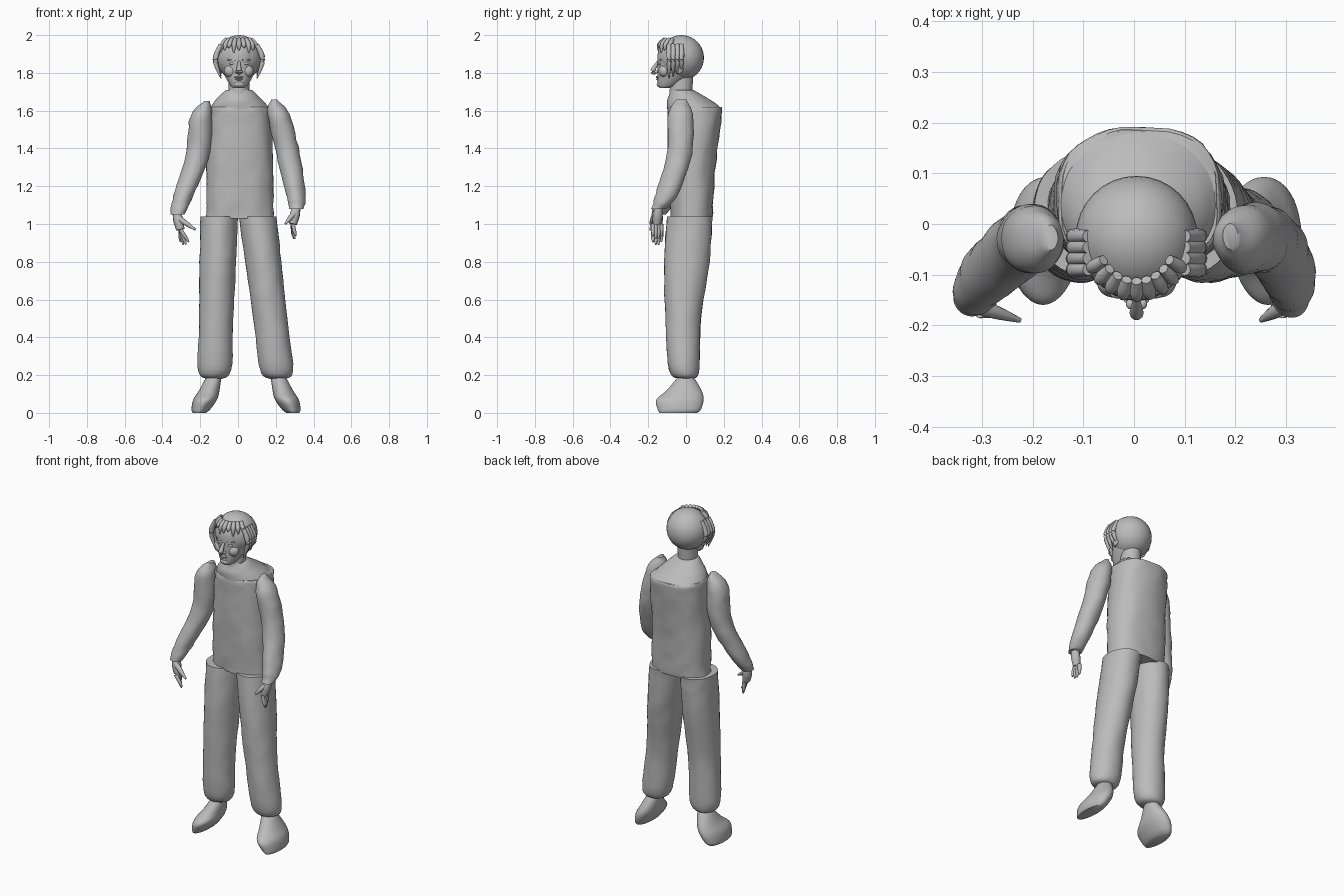
import bpy, bmesh, math
from mathutils import Vector, noise

cube = bpy.data.objects.get("Cube")
if cube:
    bpy.data.objects.remove(cube)

grey = bpy.data.materials.new("plain_grey")
grey.use_nodes = True
grey.diffuse_color = (.5, .5, .5, 1)
grey.node_tree.nodes["Principled BSDF"].inputs["Base Color"].default_value = grey.diffuse_color


def finish(name, bm):
    bmesh.ops.recalc_face_normals(bm, faces=bm.faces)
    mesh = bpy.data.meshes.new(name)
    bm.to_mesh(mesh)
    bm.free()
    mesh.materials.append(grey)
    obj = bpy.data.objects.new(name, mesh)
    bpy.context.collection.objects.link(obj)
    bpy.context.view_layer.objects.active = obj
    obj.select_set(True)
    bpy.ops.object.shade_smooth_by_angle(angle=math.radians(50))
    obj.select_set(False)


def smooth_path(points, steps=6):
    """Flowing interpolation through tuples of any length."""
    points = [Vector(point) for point in points]
    padded = [points[0], *points, points[-1]]
    result = []
    for before, start, end, after in zip(padded, padded[1:], padded[2:], padded[3:]):
        leave, arrive = (end - before) / 2, (after - start) / 2
        for step in range(steps):
            t = step / steps
            ease = t * t * (3 - 2 * t)
            result.append(start.lerp(end, ease) + leave * t * (1 - t) ** 2 - arrive * t * t * (1 - t))
    return result + [points[-1]]


def oval(sides):
    return [(math.cos(math.tau * i / sides), math.sin(math.tau * i / sides)) for i in range(sides)]


def skin(name, loops):
    bm = bmesh.new()
    rings = [[bm.verts.new(point) for point in loop] for loop in loops]
    for low, high in zip(rings, rings[1:]):
        for i in range(len(low)):
            bm.faces.new((low[i - 1], low[i], high[i], high[i - 1]))
    bm.faces.new(rings[0])
    bm.faces.new(rings[-1])
    finish(name, bm)


def loft(name, sections, wrinkle=0, square=1):
    """Skin level ovals given as (x, y, z, half width, half depth)."""
    loops = []
    for x, y, z, width, depth in smooth_path(sections):
        loop = []
        for c, s in oval(40):
            c, s = (math.copysign(abs(value) ** square, value) for value in (c, s))
            point = Vector((x + c * width, y + s * depth, z))
            fold = wrinkle * noise.noise(Vector((point.x, point.y, point.z * 2)) * 16)
            loop.append(point + Vector((c, s, 0)) * fold)
        loops.append(loop)
    skin(name, loops)


def tube(name, points, radii):
    """Round tube along a path, tapered by one radius per point."""
    path = smooth_path([(*point, radius) for point, radius in zip(points, radii)])
    loops = []
    for i, here in enumerate(path):
        ahead = path[min(i + 1, len(path) - 1)] - path[max(i - 1, 0)]
        turn = ahead.to_3d().to_track_quat('Z', 'Y')
        loops.append([here.to_3d() + turn @ Vector((c, s, 0)) * here.w for c, s in oval(10)])
    skin(name, loops)


def ball(name, centre, size):
    bm = bmesh.new()
    bmesh.ops.create_uvsphere(bm, u_segments=32, v_segments=20, radius=1)
    bmesh.ops.scale(bm, vec=size, verts=bm.verts)
    bmesh.ops.translate(bm, vec=centre, verts=bm.verts)
    finish(name, bm)


middle = .005

# Shirt: wrinkled body and a yoke sloping up to the collar
loft("shirt_body", [(.01, .03, 1.03, .18, .11), (.01, .03, 1.3, .175, .125),
                    (.01, .045, 1.58, .165, .145), (.01, .045, 1.62, .155, .14)], .008, .85)
loft("shirt_yoke", [(.01, .045, 1.61, .16, .145), (.005, .02, 1.65, .13, .12),
                    (.005, -.02, 1.71, .07, .06)], .003)
loft("neck", [(middle, -.03, 1.66, .055, .06), (middle, -.02, 1.8, .055, .06)])


def sleeve(name, shoulder, upper, elbow, forearm, wrist):
    centres = shoulder, upper, elbow, forearm, wrist
    girths = (.015, .025), (.058, .065), (.063, .066), (.052, .06), (.038, .038)
    loft(name, [centre + girth for centre, girth in zip(centres, girths)], .005)


def leg_and_shoe(side, sign, hip, ankle):
    """Trouser leg running straight from hip to ankle, and a shoe leaning outward."""
    top, hem = 1.04, .18
    rings = []
    for z, y, width, depth in ((hem, 0, .04, .04), (.23, -.01, .088, .08), (.5, -.015, .09, .094),
                               (.8, .005, .096, .12), (top, .02, .1, .12)):
        x = hip + (ankle - hip) * (top - z) / (top - hem)
        rings.append((x, y, z, width, depth))
    loft(side + "_trouser_leg", rings, .004)
    rings = []
    for z, y, width, depth in ((0, -.04, .035, .1), (.02, -.035, .05, .115), (.07, -.032, .063, .125),
                               (.12, -.01, .054, .092), (.2, 0, .038, .035)):
        lean = sign * .08 * max(0, 1 - z / hem)
        rings.append((ankle + lean, y, z, width, depth))
    loft(side + "_shoe", rings)


def hand(side, inward, wrist, thumb_reach, spread):
    """Palm, four spread fingers and a thumb on the inner side."""
    wrist = Vector(wrist)
    knuckles = wrist + Vector((inward * .02, -.01, -.09))
    tube(side + "_palm", [wrist, wrist.lerp(knuckles, .5), knuckles], (.022, .027, .022))
    for k in range(4):
        root = knuckles + Vector((0, .025 - k * .015, 0))
        tip = root + Vector((inward * spread * k, 0, -.08 if k in (1, 2) else -.065))
        tube(f"{side}_finger_{k + 1}", [root, root.lerp(tip, .6), tip], (.011, .01, .004))
    root = wrist + Vector((inward * .01, -.015, -.03))
    tip = root + Vector((inward * thumb_reach, -.03, -.06))
    tube(side + "_thumb", [root, root.lerp(tip, .5), tip], (.016, .013, .005))


# Arms hang unevenly, with the forearms reaching forward
sleeve("right_sleeve", (-.165, -.025, 1.65), (-.195, -.03, 1.57), (-.215, -.035, 1.36),
       (-.29, -.1, 1.15), (-.32, -.145, 1.05))
sleeve("left_sleeve", (.19, -.025, 1.66), (.215, -.03, 1.58), (.265, -.035, 1.37),
       (.305, -.1, 1.16), (.31, -.145, 1.08))
hand("right", 1, (-.325, -.145, 1.06), .09, .015)
hand("left", -1, (.31, -.145, 1.09), .05, -.005)

# Legs are set apart, the left one further out
leg_and_shoe("right", -1, -.1, -.125)
leg_and_shoe("left", 1, .105, .21)

# Head and face
loft("face", [(middle, -.115, 1.72, .03, .025), (middle, -.09, 1.74, .05, .06),
              (middle, -.05, 1.81, .085, .1), (middle, -.05, 1.9, .095, .1),
              (middle, -.04, 1.96, .075, .09)])
tube("nose", [(middle, -.148, 1.86), (middle, -.176, 1.81), (middle, -.16, 1.798)], (.007, .014, .006))
ball("upper_lip", (middle, -.15, 1.777), (.025, .01, .006))
ball("lower_lip", (middle, -.148, 1.766), (.02, .01, .006))
ball("chin", (middle, -.135, 1.74), (.03, .02, .018))

# Hair: rounded cap, side locks and a ragged fringe
ball("hair_cap", (middle, -.025, 1.88), (.12, .12, .12))

for side, sign in (("right", -1), ("left", 1)):
    def across(offset):
        return middle + sign * offset

    ball(side + "_eye", (across(.036), -.138, 1.85), (.016, .009, .008))
    ball(side + "_nostril", (across(.012), -.158, 1.805), (.009, .01, .008))
    ball(side + "_cheek", (across(.045), -.115, 1.81), (.033, .03, .033))
    ball(side + "_ear", (across(.1), -.035, 1.83), (.012, .023, .035))
    tube(side + "_brow", [(across(.016), -.147, 1.87), (across(.06), -.13, 1.87)], (.005, .004))
    for k in range(4):
        y = k * .022 - .09
        lock = [(across(.095), y, 1.95), (across(.125), y, 1.87), (across(.095), y, 1.77 + k * .012)]
        tube(f"{side}_side_lock_{k + 1}", lock, (.012, .015, .003))

for k in range(9):
    angle = math.radians(k * 15 - 150)

    def around(reach, z):
        return (middle + math.cos(angle) * reach, math.sin(angle) * reach * 1.1 - .03, z)

    lock = [around(.075, 1.98), around(.1, 1.95), around(.108, 1.905 + k % 3 * .014)]
    tube(f"fringe_lock_{k + 1}", lock, (.01, .013, .003))
